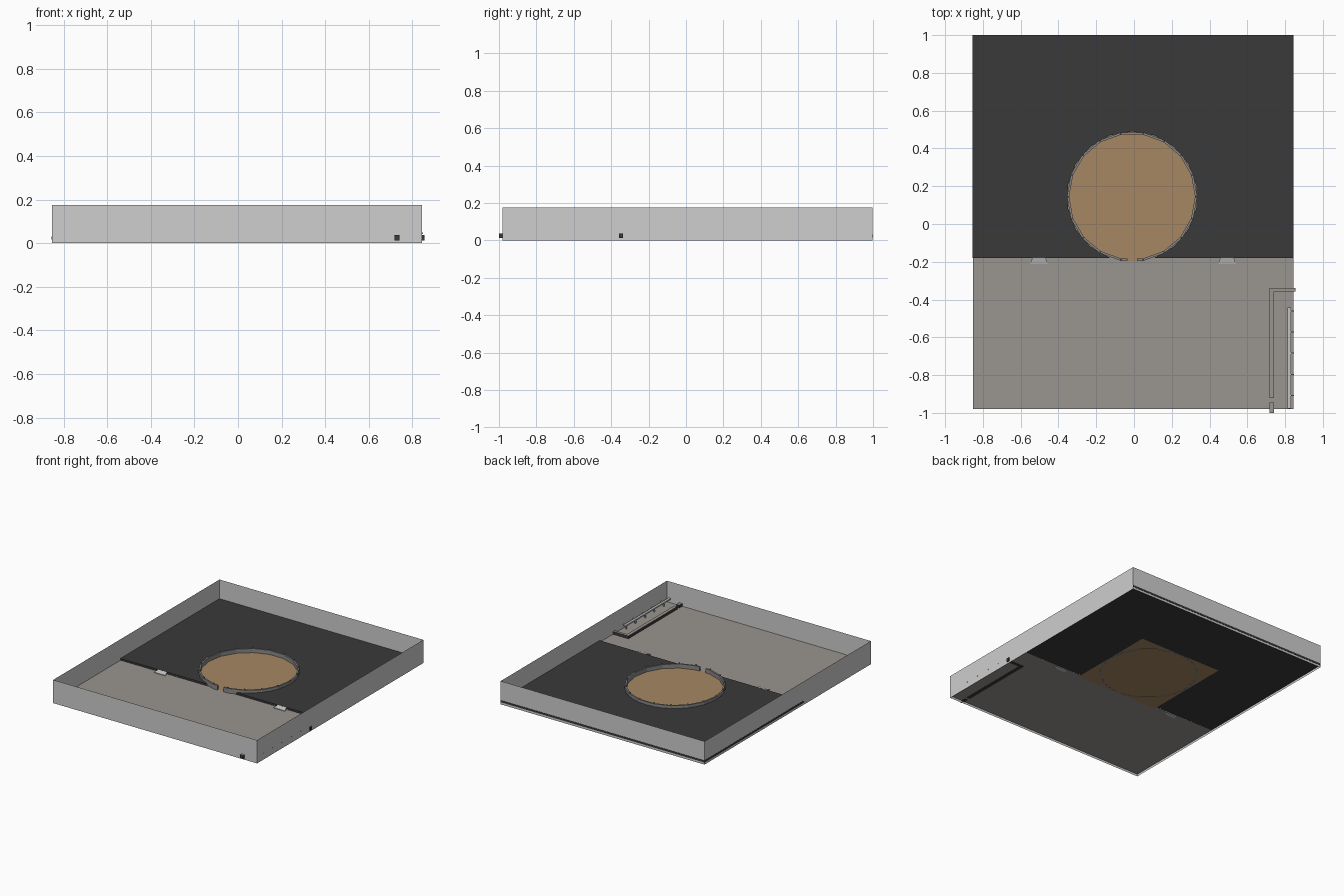
import bpy, bmesh, math

if "Cube" in bpy.data.objects:
    bpy.data.objects.remove(bpy.data.objects["Cube"])


def material(name, r, g, b):
    m = bpy.data.materials.new(name)
    m.diffuse_color = (r, g, b, 1)
    m.use_nodes = True
    m.node_tree.nodes["Principled BSDF"].inputs["Base Color"].default_value = m.diffuse_color
    return m


WALL = material("wall_grey", 0.62, 0.62, 0.62)
STONE = material("floor_stone", 0.32, 0.30, 0.275)
DARK = material("platform_dark", 0.042, 0.042, 0.042)
TAN = material("pit_tan", 0.38, 0.245, 0.125)
RING = material("ring_grey", 0.25, 0.25, 0.25)
PALE = material("pale_grey", 0.55, 0.55, 0.55)


def finish(name, bm, *mats):
    me = bpy.data.meshes.new(name)
    bm.to_mesh(me)
    bm.free()
    for m in mats:
        me.materials.append(m)
    ob = bpy.data.objects.new(name, me)
    bpy.context.collection.objects.link(ob)
    return ob


def prism(bm, pts, z0, z1):
    """Extrude a flat outline from z0 up to z1."""
    f = bm.faces.new([bm.verts.new((x, y, z0)) for x, y in pts])
    up = bmesh.ops.extrude_face_region(bm, geom=[f])["geom"]
    for v in up:
        if isinstance(v, bmesh.types.BMVert):
            v.co.z = z1
    bmesh.ops.recalc_face_normals(bm, faces=bm.faces)


def box(bm, x0, x1, y0, y1, z0, z1):
    prism(bm, [(x0, y0), (x1, y0), (x1, y1), (x0, y1)], z0, z1)


def sheet(name, pts, z, mat):
    bm = bmesh.new()
    bm.faces.new([bm.verts.new((x, y, z)) for x, y in pts])
    return finish(name, bm, mat)


def rect(x0, x1, y0, y1):
    return [(x0, y0), (x1, y0), (x1, y1), (x0, y1)]


X0, X1, Y0, Y1, STEP = -0.853, 0.845, -0.98, 0.998, -0.18
CX, CY, R, SIDES = -0.01, 0.145, 0.345, 18


def on_circle(deg, r=R):
    a = math.radians(deg)
    return CX + r * math.cos(a), CY + r * math.sin(a)


# outer walls: thin sheets, open above and below
bm = bmesh.new()
low = [bm.verts.new((x, y, 0)) for x, y in rect(X0, X1, Y0, Y1)]
high = [bm.verts.new((v.co.x, v.co.y, 0.175)) for v in low]
for i in range(4):
    j = (i + 1) % 4
    bm.faces.new((low[i], low[j], high[j], high[i]))
finish("outer_walls", bm, WALL)

# lower floor at the front
sheet("lower_floor", rect(X0, X1, Y0, STEP), 0.017, STONE)

# raised platform with a round cut-out open at the front edge
arc = [on_circle(250 - 20 * i) for i in range(17)]
bm = bmesh.new()
prism(bm, [(X0 - 0.002, STEP)] + arc + [(X1, STEP), (X1, 1.0), (X0 - 0.002, 1.0)], 0.017, 0.031)
finish("raised_platform", bm, DARK)

# pit floor and the square panel beneath it
sheet("pit_floor", [on_circle(20 * i) for i in range(SIDES)], 0.021, TAN)
sheet("pit_underside", rect(CX - R, CX + R, CY - R, CY + R), 0.0145, TAN)

# low ring wall with a gap in the front side
T, GAP = 0.012, 0.025
front = CY - R * math.cos(math.radians(10))
outer = [(CX + GAP, front)] + [on_circle(280 + 20 * i) for i in range(SIDES)] + [(CX - GAP, front)]
inner = [(CX + GAP, front + T)] + [on_circle(280 + 20 * i, R - T) for i in range(SIDES)] + [(CX - GAP, front + T)]
bm = bmesh.new()
prism(bm, outer + inner[::-1], 0.0135, 0.052)
finish("ring_wall", bm, RING)

# short posts on the ring corners
bm = bmesh.new()
for i in range(SIDES):
    x, y = on_circle(280 + 20 * i, R - T / 2)
    box(bm, x - 0.004, x + 0.004, y - 0.004, y + 0.004, 0.05, 0.06)
finish("ring_posts", bm, RING)

# two small ramps up to the platform
for name, x in (("left_ramp", -0.503), ("right_ramp", 0.493)):
    bm = bmesh.new()
    prism(bm, [(x - 0.047, -0.213), (x + 0.047, -0.213), (x + 0.036, STEP), (x - 0.036, STEP)], 0.012, 0.031)
    for v in bm.verts:
        if v.co.z > 0.02 and v.co.y < -0.2:
            v.co.z = 0.022
    finish(name, bm, PALE)

# corner kerb running through the right and front walls
bm = bmesh.new()
prism(bm, [(0.717, -0.92), (0.742, -0.92), (0.742, -0.358), (0.855, -0.358), (0.855, -0.338), (0.717, -0.338)],
      0.013, 0.038)
box(bm, 0.717, 0.742, -1.0, -0.945, 0.013, 0.038)
for f in bm.faces:
    f.material_index = 1 if f.normal.z > 0.5 else 0
finish("corner_kerb", bm, DARK, STONE)

# rail along the right wall, with feet and wall brackets
bm = bmesh.new()
box(bm, 0.812, 0.830, -0.978, -0.443, 0.042, 0.052)
for i in range(5):
    y = -0.46 - 0.112 * i
    box(bm, 0.817, 0.825, y - 0.004, y + 0.004, 0.017, 0.042)
    box(bm, 0.825, 0.848, y - 0.003, y + 0.003, 0.043, 0.049)
finish("side_rail", bm, PALE)
